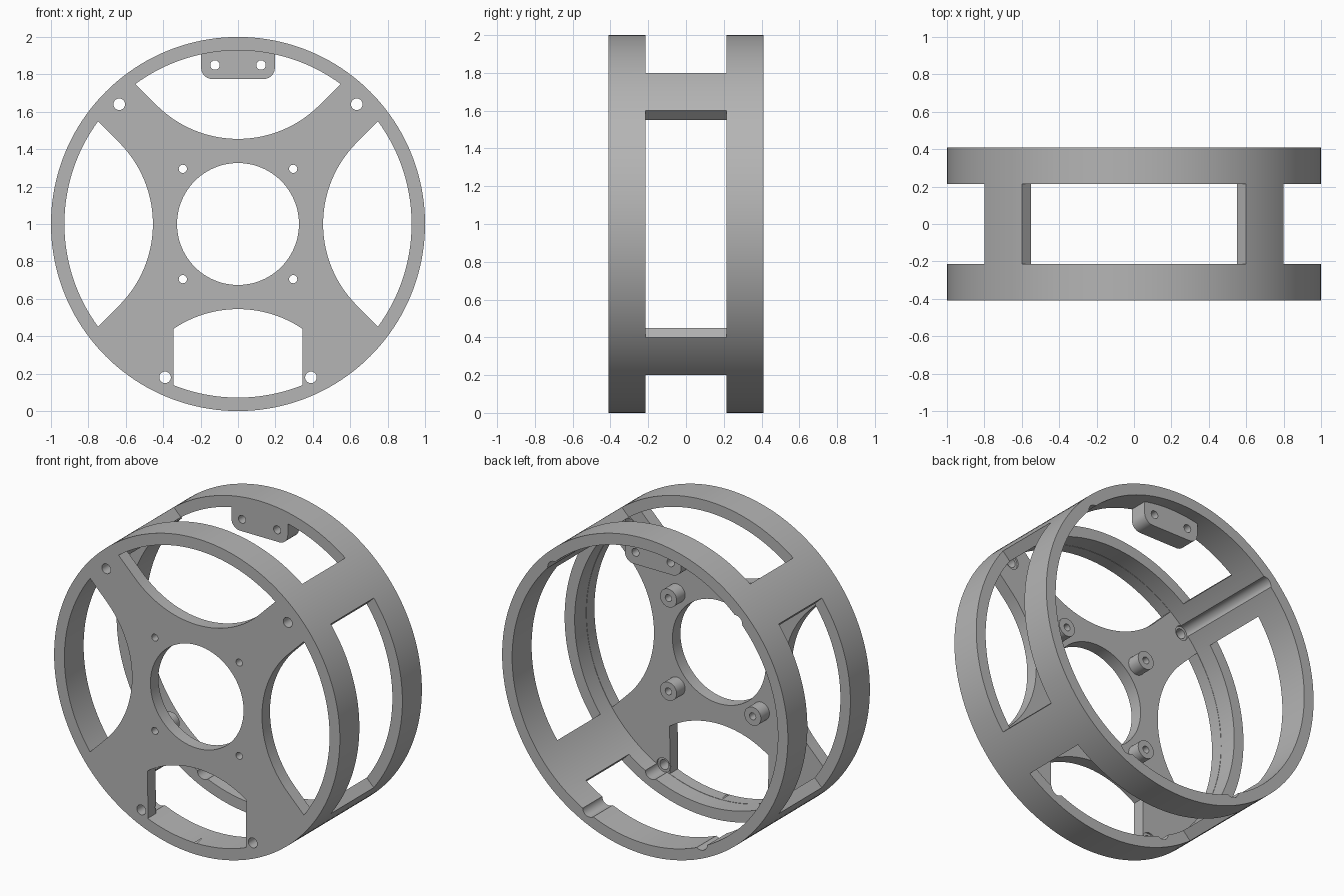
import bpy, bmesh
from math import sin, cos, asin, radians, pi, sqrt

default = bpy.data.objects.get("Cube")
if default:
    bpy.data.objects.remove(default, do_unlink=True)

GREY = (0.46, 0.46, 0.46, 1.0)
grey = bpy.data.materials.new("machined grey")
grey.use_nodes = True
grey.diffuse_color = GREY
shader = next(n for n in grey.node_tree.nodes if n.type == 'BSDF_PRINCIPLED')
shader.inputs["Base Color"].default_value = GREY

FRONT, BACK = -0.41, 0.41       # depth of the whole frame
PLATE_BACK = -0.33              # rear of the front plate
WINDOW = 0.215                  # half depth of the rim windows
INNER = 0.93                    # inside radius of the rim
ARM = 0.2                       # arm edges lie on |x| - |z| = +-ARM


def prism(name, points, y0, y1):
    """Extrude an (x, z) outline, measured from the hub, along y."""
    bm = bmesh.new()
    face = bm.faces.new([bm.verts.new((x, y0, z + 1)) for x, z in points])
    extruded = bmesh.ops.extrude_face_region(bm, geom=[face])["geom"]
    moved = [v for v in extruded if isinstance(v, bmesh.types.BMVert)]
    bmesh.ops.translate(bm, verts=moved, vec=(0, y1 - y0, 0))
    bmesh.ops.recalc_face_normals(bm, faces=bm.faces)
    mesh = bpy.data.meshes.new(name)
    bm.to_mesh(mesh)
    bm.free()
    mesh.materials.append(grey)
    obj = bpy.data.objects.new(name, mesh)
    bpy.context.collection.objects.link(obj)
    return obj


def arc(cx, cz, r, a0, a1, n):
    return [(cx + r * cos(a0 + (a1 - a0) * i / n),
             cz + r * sin(a0 + (a1 - a0) * i / n)) for i in range(n + 1)]


def rod(name, x, z, r, y0, y1, n=32):
    return prism(name, arc(x, z, r, 0, 2 * pi, n)[:-1], y0, y1)


def turn(points, quarter):
    for _ in range(quarter):
        points = [(-z, x) for x, z in points]
    return points


def cut(obj, cutter):
    cutter.hide_render = True
    mod = obj.modifiers.new("cut", 'BOOLEAN')
    mod.operation, mod.solver, mod.object = 'DIFFERENCE', 'EXACT', cutter
    bpy.context.view_layer.objects.active = obj
    bpy.ops.object.modifier_apply(modifier=mod.name)
    bpy.data.objects.remove(cutter, do_unlink=True)


def smooth(obj):
    bpy.ops.object.select_all(action='DESELECT')
    obj.select_set(True)
    bpy.context.view_layer.objects.active = obj
    bpy.ops.object.shade_smooth_by_angle(angle=radians(25))


# Frame: drum with a front plate and an open back
frame = rod("ring_frame", 0, 0, 1.0, FRONT, BACK, 160)
cut(frame, rod("cavity", 0, 0, INNER, PLATE_BACK, 0.6, 160))
cut(frame, rod("hub_hole", 0, 0, 0.326, -0.6, -0.2, 96))

# Rim windows leave four diagonal bridges
for q in range(4):
    wedge = [(ARM, 0), (ARM + 1.2, -1.2), (ARM + 1.2, 1.2)]
    cut(frame, prism("window", turn(wedge, q), -WINDOW, WINDOW))

# Plate openings: a scooped hub side, straight flanks and the rim; the lower one is narrower
APEX = 0.455
scoop_c = (APEX - ARM / sqrt(2)) / (1 - sqrt(0.5))
scoop_r = scoop_c - APEX
wide = (pi / 4, pi / 4 - asin(ARM / sqrt(2) / INNER))
narrow = (asin(0.345 / scoop_r), asin(0.345 / INNER))
for q in range(4):
    hub_half, rim_half = narrow if q == 3 else wide
    outline = arc(0, 0, INNER - 0.002, -rim_half, rim_half, 40)
    outline += arc(scoop_c, 0, scoop_r, pi - hub_half, pi + hub_half, 40)
    cut(frame, prism("opening", turn(outline, q), -0.6, PLATE_BACK + 0.02))

# Screw holes through the plate, with grooves running back along the rim
for side in (-1, 1):
    for x, z in ((0.635, 0.64), (0.39, -0.82)):
        cut(frame, rod("screw_hole", side * x, z, 0.031, -0.6, -0.2))
        cut(frame, rod("groove", side * x, z, 0.046, PLATE_BACK - 0.01, 0.6))

# Standoffs around the hub hole
for x in (-0.295, 0.295):
    for z in (-0.295, 0.295):
        cut(frame, rod("pilot", x, z, 0.022, -0.6, -0.2, 24))
        standoff = rod("standoff", x, z, 0.058, PLATE_BACK - 0.005, PLATE_BACK + 0.085)
        cut(standoff, rod("pilot", x, z, 0.022, -0.6, 0, 24))
        smooth(standoff)
smooth(frame)

# Bracket hanging inside the top of the rear ring
W, LOW, R = 0.197, 0.775, 0.06
outline = [(W, 0.95), (-W, 0.95)]
outline += arc(-W + R, LOW + R, R, pi, 1.5 * pi, 10)
outline += arc(W - R, LOW + R, R, 1.5 * pi, 2 * pi, 10)
bracket = prism("top_bracket", outline, WINDOW + 0.001, 0.33)
for x in (-0.123, 0.123):
    cut(bracket, rod("bracket_hole", x, 0.85, 0.025, 0, 0.6))
smooth(bracket)
